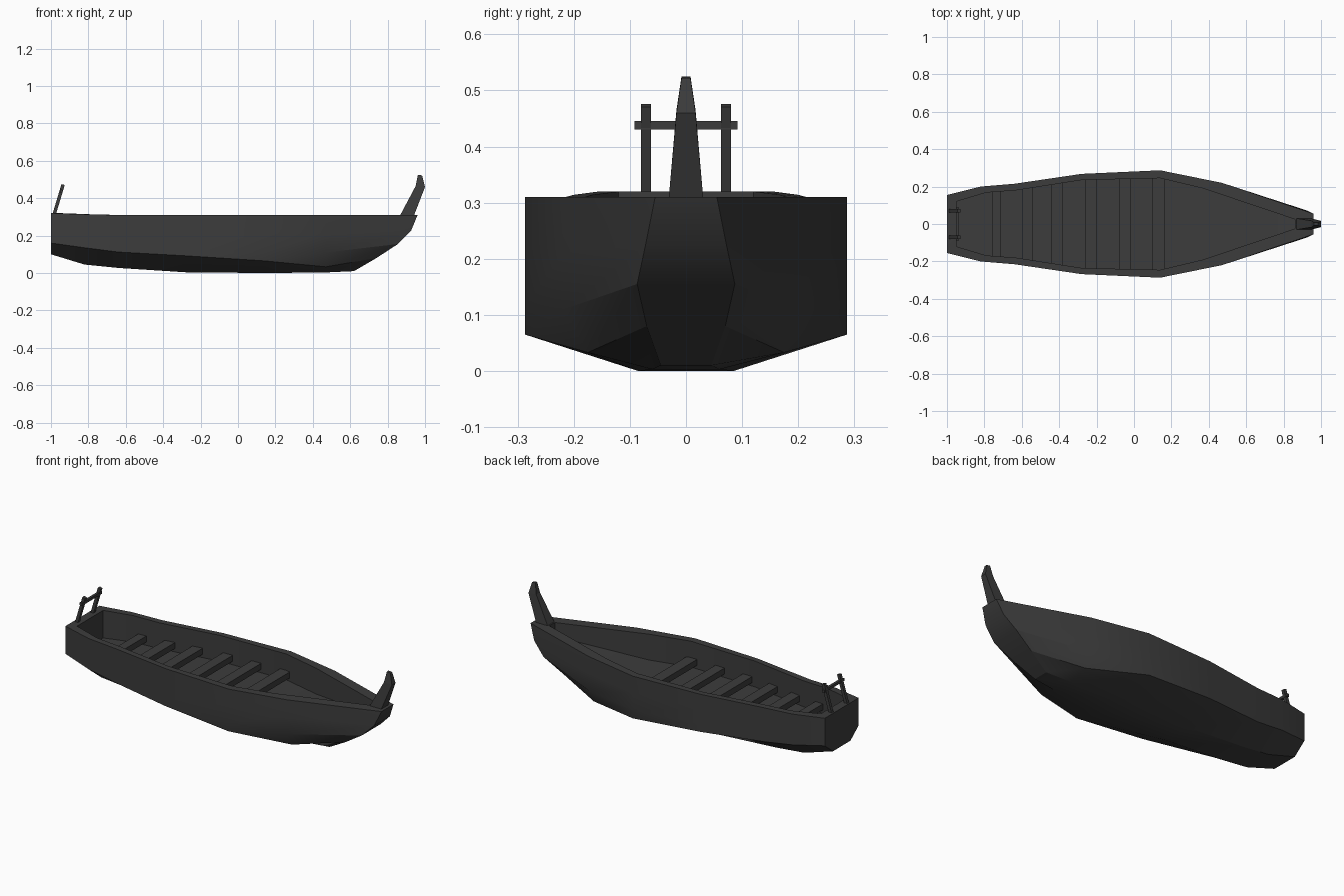
import bpy, bmesh
from mathutils import Vector

if "Cube" in bpy.data.objects:
    bpy.data.objects.remove(bpy.data.objects["Cube"])

wood = bpy.data.materials.new("dark_wood")
wood.diffuse_color = (0.045, 0.045, 0.045, 1)
wood.use_nodes = True
wood.node_tree.nodes["Principled BSDF"].inputs["Base Color"].default_value = wood.diffuse_color


def finish(bm, name, smooth=False):
    bmesh.ops.remove_doubles(bm, verts=bm.verts, dist=1e-5)
    bmesh.ops.recalc_face_normals(bm, faces=bm.faces)
    me = bpy.data.meshes.new(name)
    bm.to_mesh(me)
    bm.free()
    ob = bpy.data.objects.new(name, me)
    bpy.context.collection.objects.link(ob)
    me.materials.append(wood)
    if smooth:
        bpy.context.view_layer.objects.active = ob
        ob.select_set(True)
        bpy.ops.object.shade_smooth_by_angle(angle=0.45)
        ob.select_set(False)
    return ob


def lerp(a, b, t):
    return a + (b - a) * t


# Hull stations: x, half width, rail z, chine z, keel half width, keel z
stations = [
    (-1.00, 0.155, 0.320, 0.160, 0.080, 0.100),
    (-0.82, 0.200, 0.314, 0.135, 0.085, 0.045),
    (-0.64, 0.215, 0.310, 0.112, 0.085, 0.027),
    (-0.28, 0.268, 0.310, 0.092, 0.085, 0.004),
    (0.14, 0.287, 0.310, 0.065, 0.085, 0.000),
]
rows = []
for x, w, zr, zc, kw, kz in stations:
    side = [(x, w, lerp(zr, zc, t)) for t in (0, 0.4, 0.8, 1)]
    rows.append(side + [(x, kw, kz)])
# Bow shoulder and the flat stem
rows.append([(0.47, 0.22, 0.31), (0.47, 0.22, 0.21), (0.47, 0.218, 0.11),
             (0.47, 0.175, 0.033), (0.47, 0.06, 0.003)])
rows.append([(0.96, 0.055, 0.31), (0.925, 0.072, 0.225), (0.855, 0.087, 0.155),
             (0.74, 0.070, 0.080), (0.62, 0.045, 0.010)])

# Inner rail line and floor: x, half width, floor z
inner = [(-0.95, 0.12, 0.16), (-0.79, 0.168, 0.16), (-0.63, 0.180, 0.16), (-0.28, 0.235, 0.16),
         (0.14, 0.245, 0.16), (0.37, 0.190, 0.16), (0.86, 0.025, 0.23)]

bm = bmesh.new()
loops = []
for row, (ix, iw, fz) in zip(rows, inner):
    half = [(ix, iw, fz), (ix, iw, row[0][2])] + row
    loops.append([bm.verts.new(p) for p in half] +
                 [bm.verts.new((x, -y, z)) for x, y, z in reversed(half)])
n = len(loops[0])
for a, b in zip(loops, loops[1:]):
    for i in range(n):
        j = (i + 1) % n
        bm.faces.new((a[i], a[j], b[j], b[i]))
for end in (loops[0], loops[-1]):
    bm.faces.new((end[0], end[1], end[-2], end[-1]))      # inner end wall
    bm.faces.new((end[1], end[2], end[-3], end[-2]))      # rail end
    for i in range(2, 6):                                 # outer end, in strips
        bm.faces.new((end[i], end[i + 1], end[-2 - i], end[-1 - i]))
finish(bm, "hull", True)


def inner_width(x):
    for (x0, w0, _), (x1, w1, _) in zip(inner, inner[1:]):
        if x0 <= x <= x1:
            return lerp(w0, w1, (x - x0) / (x1 - x0))


# Rowing seats
for k, (x0, x1) in enumerate([(-0.76, -0.71), (-0.60, -0.54), (-0.44, -0.38),
                              (-0.26, -0.20), (-0.08, -0.02), (0.10, 0.165)]):
    bm = bmesh.new()
    quad = [bm.verts.new((x, s * (inner_width(x) + 0.005), 0.18))
            for x, s in ((x0, 1), (x1, 1), (x1, -1), (x0, -1))]
    face = bm.faces.new(quad)
    ext = bmesh.ops.extrude_face_region(bm, geom=[face])
    bmesh.ops.translate(bm, vec=(0, 0, 0.035),
                        verts=[v for v in ext["geom"] if isinstance(v, bmesh.types.BMVert)])
    finish(bm, f"seat_{k + 1}")

# Prow post: pairs of back and front edges, tapering upward
bm = bmesh.new()
prow = [((0.865, 0.305), (0.94, 0.305), 0.031), ((0.950, 0.465), (1.0, 0.460), 0.017),
        ((0.962, 0.525), (0.984, 0.522), 0.008)]
rings = [[bm.verts.new(p) for p in ((b[0], w, b[1]), (f[0], w, f[1]),
                                    (f[0], -w, f[1]), (b[0], -w, b[1]))]
         for b, f, w in prow]
for a, b in zip(rings, rings[1:]):
    for i in range(4):
        bm.faces.new((a[i], a[(i + 1) % 4], b[(i + 1) % 4], b[i]))
bm.faces.new(rings[0])
bm.faces.new(rings[-1])
finish(bm, "prow_post")


# Square bar between two points
def bar(name, p, q, size):
    p, q = Vector(p), Vector(q)
    d = q - p
    bm = bmesh.new()
    bmesh.ops.create_cube(bm, size=1)
    bmesh.ops.scale(bm, vec=(size, size, d.length), verts=bm.verts)
    x_axis = Vector((0, 1, 0)).cross(d) if abs(d.normalized().y) < 0.9 else Vector((1, 0, 0))
    rot = d.to_track_quat('Z', 'Y') if abs(d.normalized().y) > 0.9 else \
        Vector((0, 0, 1)).rotation_difference(d)
    bmesh.ops.rotate(bm, matrix=rot.to_matrix(), verts=bm.verts)
    bmesh.ops.translate(bm, vec=(p + q) / 2, verts=bm.verts)
    finish(bm, name)


# Stern rack
for name, s in (("left", 1), ("right", -1)):
    bar(f"stern_post_{name}", (-0.984, s * 0.071, 0.31), (-0.935, s * 0.071, 0.473), 0.018)
bar("stern_crossbar", (-0.945, -0.092, 0.438), (-0.945, 0.092, 0.438), 0.015)
